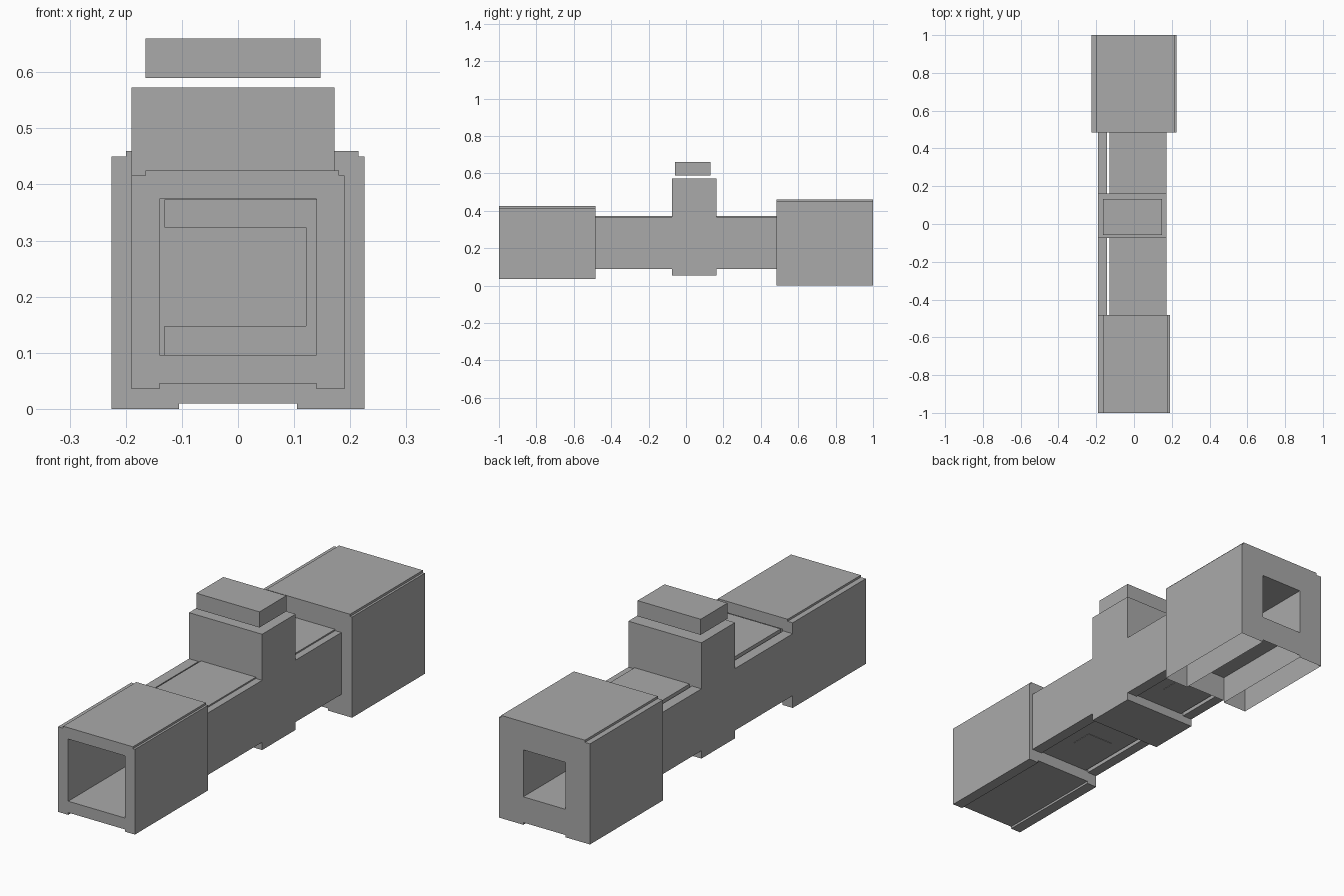
import bpy, bmesh

if "Cube" in bpy.data.objects:
    bpy.data.objects.remove(bpy.data.objects["Cube"])

grey = bpy.data.materials.new("matte_grey")
grey.diffuse_color = (0.4, 0.4, 0.4, 1)
grey.use_nodes = True
grey.node_tree.nodes["Principled BSDF"].inputs["Base Color"].default_value = grey.diffuse_color


def part(name, boxes, open_bottom=False):
    """One object made of boxes given as (x0, x1, y0, y1, z0, z1)."""
    bm = bmesh.new()
    for x0, x1, y0, y1, z0, z1 in boxes:
        verts = bmesh.ops.create_cube(bm, size=1)["verts"]
        for v in verts:
            v.co.x = x0 if v.co.x < 0 else x1
            v.co.y = y0 if v.co.y < 0 else y1
            v.co.z = z0 if v.co.z < 0 else z1
    bm.normal_update()
    if open_bottom:
        # Undersides low on the block are open; the tube ceiling stays
        low = [f for f in bm.faces if f.normal.z < -0.5 and f.calc_center_median().z < 0.1]
        bmesh.ops.delete(bm, geom=low, context='FACES')
    mesh = bpy.data.meshes.new(name)
    bm.to_mesh(mesh)
    bm.free()
    mesh.materials.append(grey)
    obj = bpy.data.objects.new(name, mesh)
    bpy.context.collection.objects.link(obj)
    return obj


# Front housing: square tube with slightly raised top and recessed floor
F = (-1.0, -0.483)
part("front_housing", [
    (-0.19, -0.14, *F, 0.035, 0.416),
    (0.14, 0.19, *F, 0.035, 0.416),
    (-0.165, 0.18, *F, 0.374, 0.425),
    (-0.14, 0.14, *F, 0.045, 0.096),
])

# Rear housing: larger, thicker-walled square tube, open underneath
R = (0.485, 1.0)
part("rear_housing", [
    (-0.225, -0.105, *R, 0.0, 0.45),
    (0.105, 0.225, *R, 0.0, 0.45),
    (-0.2, 0.215, *R, 0.335, 0.46),
    (-0.105, 0.105, *R, 0.01, 0.125),
], open_bottom=True)

# Middle tube, front and rear lengths, with a slit beside the left wall
for label, y0, y1 in (("front", -0.483, -0.075), ("rear", 0.162, 0.485)):
    part(label + "_tube", [
        (-0.19, -0.143, y0, y1, 0.09, 0.367),
        (0.121, 0.172, y0, y1, 0.09, 0.367),
        (-0.131, 0.141, y0, y1, 0.323, 0.373),
        (-0.131, 0.141, y0, y1, 0.096, 0.148),
    ])
    # Small flush plate beneath
    ym = (y0 + y1) / 2
    part(label + "_base_plate", [(-0.065, 0.065, ym - 0.05, ym + 0.05, 0.094, 0.097)])

# Solid centre block with a floating cap above
part("centre_block", [(-0.19, 0.172, -0.075, 0.162, 0.055, 0.573)])
part("adjuster_cap", [(-0.165, 0.147, -0.058, 0.132, 0.59, 0.66)])
